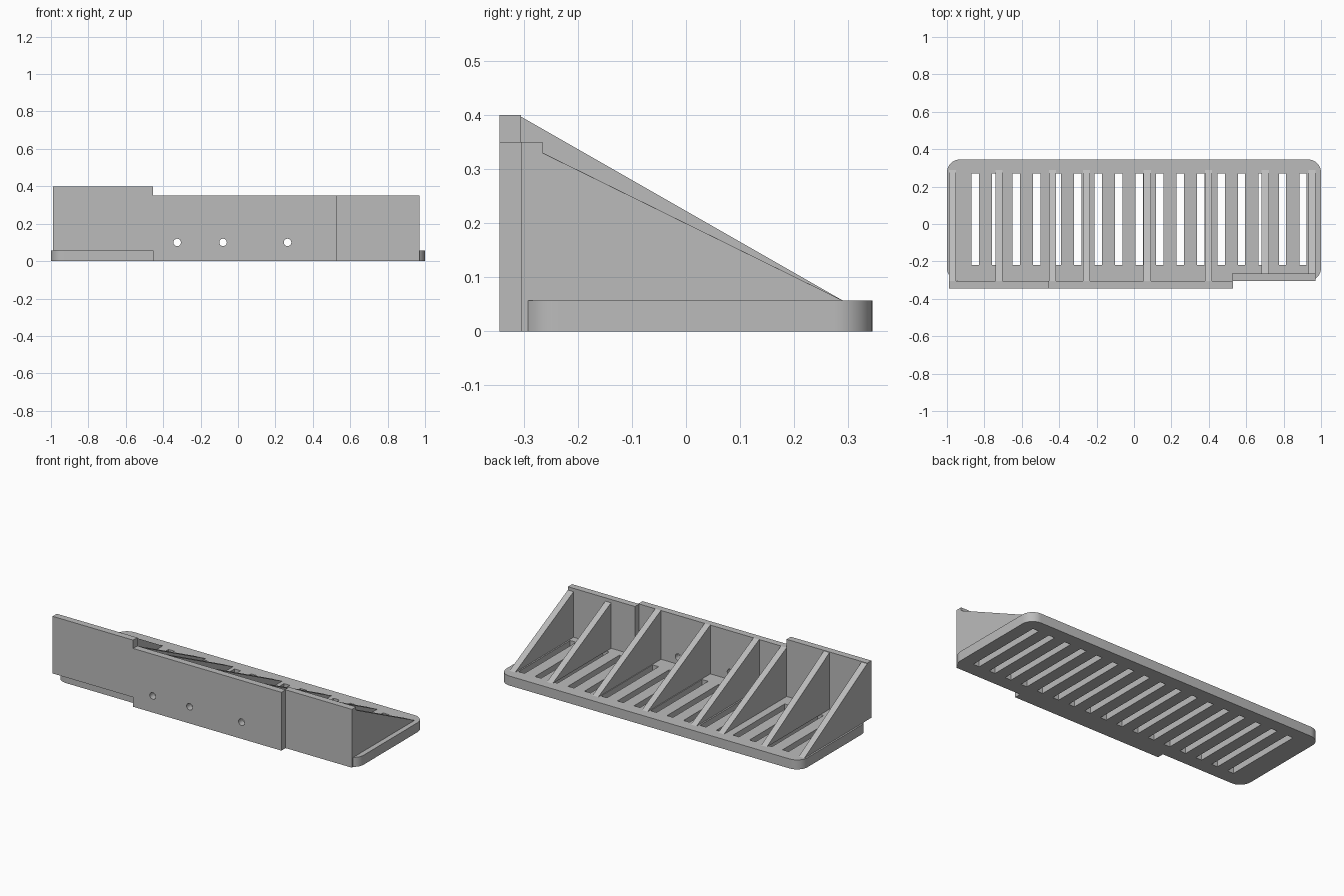
import bpy, bmesh, math

cube = bpy.data.objects.get("Cube")
if cube:
    bpy.data.objects.remove(cube, do_unlink=True)

grey = bpy.data.materials.new("plain grey")
grey.use_nodes = True
grey.diffuse_color = (0.5, 0.5, 0.5, 1)
grey.node_tree.nodes["Principled BSDF"].inputs["Base Color"].default_value = (0.5, 0.5, 0.5, 1)


def finish(name, bm):
    bmesh.ops.recalc_face_normals(bm, faces=bm.faces)
    mesh = bpy.data.meshes.new(name)
    bm.to_mesh(mesh)
    bm.free()
    mesh.materials.append(grey)
    ob = bpy.data.objects.new(name, mesh)
    bpy.context.collection.objects.link(ob)
    return ob


def extrude(bm, points, offset):
    """Fill a closed outline and push it along offset."""
    face = bm.faces.new([bm.verts.new(p) for p in points])
    new = bmesh.ops.extrude_face_region(bm, geom=[face])["geom"]
    bmesh.ops.translate(bm, vec=offset, verts=[v for v in new if isinstance(v, bmesh.types.BMVert)])


def add_box(bm, x, y, z):
    extrude(bm, [(x[0], y[0], z[0]), (x[1], y[0], z[0]), (x[1], y[1], z[0]), (x[0], y[1], z[0])],
            (0, 0, z[1] - z[0]))


def box(name, x, y, z):
    bm = bmesh.new()
    add_box(bm, x, y, z)
    return finish(name, bm)


def cut(ob, cutter):
    """Subtract the cutter from the part, then discard the cutter."""
    cutter.hide_render = True
    mod = ob.modifiers.new("cut", 'BOOLEAN')
    mod.operation, mod.solver, mod.object = 'DIFFERENCE', 'EXACT', cutter
    graph = bpy.context.evaluated_depsgraph_get()
    mesh = bpy.data.meshes.new_from_object(ob.evaluated_get(graph))
    ob.modifiers.clear()
    ob.data = mesh
    bpy.data.objects.remove(cutter, do_unlink=True)


def smooth(ob):
    bpy.ops.object.select_all(action='DESELECT')
    ob.select_set(True)
    bpy.context.view_layer.objects.active = ob
    bpy.ops.object.shade_smooth_by_angle(angle=math.radians(30))


BASE_TOP = 0.057
FRONT, MID, INNER, BACK = -0.345, -0.305, -0.265, 0.345

# Rounded base plate
radius, steps = 0.07, 10
outline = []
corners = [(1, BACK, 0), (-1, BACK, 90), (-1, MID, 180), (1, MID, 270)]
for x, y, start in corners:
    cx = x - math.copysign(radius, x)
    cy = y - math.copysign(radius, y)
    for i in range(steps + 1):
        a = math.radians(start + 90 * i / steps)
        outline.append((cx + radius * math.cos(a), cy + radius * math.sin(a), 0))
bm = bmesh.new()
extrude(bm, outline, (0, 0, BASE_TOP))
base = finish("base_plate", bm)

# Row of drainage slots
bm = bmesh.new()
for i in range(17):
    x = -0.85 + 0.1096 * i
    add_box(bm, (x - 0.02, x + 0.02), (-0.22, 0.27), (-0.1, 0.2))
cut(base, finish("slot_cutter", bm))
smooth(base)

# Front wall in three stepped panels
box("tall_wall", (-0.99, -0.455), (FRONT, MID), (BASE_TOP, 0.4))
middle = box("middle_wall", (-0.455, 0.53), (FRONT, MID), (0, 0.35))
box("recessed_wall", (0.525, 0.97), (MID, INNER), (0, 0.35))

# Screw holes through the middle wall
bm = bmesh.new()
for x in (-0.325, -0.08, 0.265):
    ring = [(x + 0.02 * math.cos(a), -0.5, 0.1 + 0.02 * math.sin(a))
            for a in (math.tau * i / 24 for i in range(24))]
    extrude(bm, ring, (0, 0.4, 0))
cut(middle, finish("hole_cutter", bm))
smooth(middle)

# Triangular ribs; the two behind the tall wall are higher
for i, x in enumerate((-0.99, -0.74, -0.455, -0.273, 0.052, 0.38, 0.683, 0.932)):
    top = 0.397 if i < 2 else 0.35
    start = MID
    if x > 0.53:
        start, top = INNER, 0.33
    bm = bmesh.new()
    extrude(bm, [(x, start, BASE_TOP), (x, 0.29, BASE_TOP), (x, start, top)], (0.038, 0, 0))
    finish(f"rib_{i + 1}", bm)
